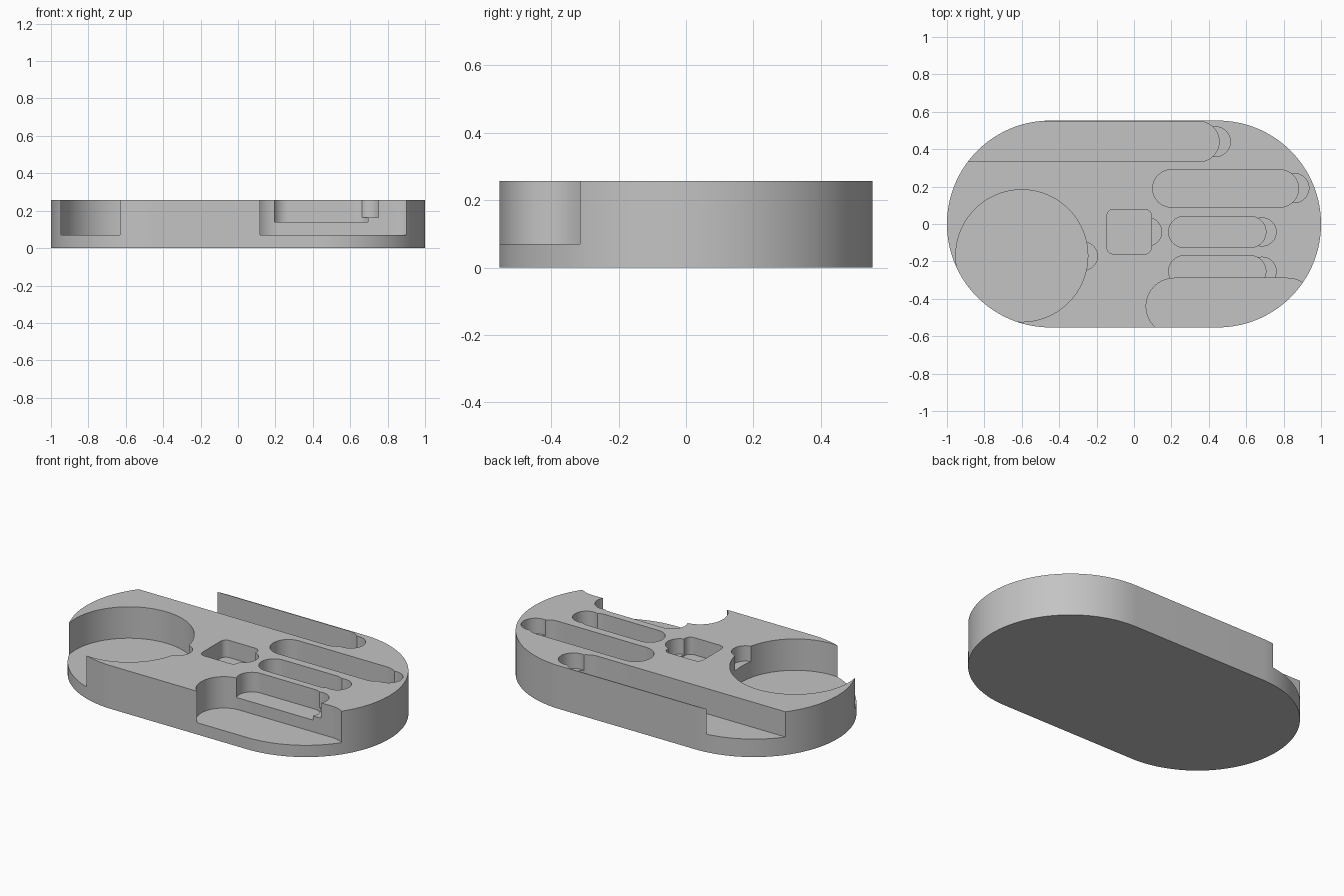
import bpy, bmesh, math

HEIGHT = 0.257
NOTCH_FLOOR = 0.165

if "Cube" in bpy.data.objects:
    bpy.data.objects.remove(bpy.data.objects["Cube"])

gray = bpy.data.materials.new("light gray")
gray.use_nodes = True
COLOR = (0.55, 0.55, 0.55, 1)
gray.diffuse_color = COLOR
gray.node_tree.nodes["Principled BSDF"].inputs["Base Color"].default_value = COLOR


def rounded_block(name, x0, x1, y0, y1, r, z0, z1, steps=24):
    """Upright prism whose outline is a rectangle with round corners."""
    corners = [(x1 - r, y1 - r), (x0 + r, y1 - r), (x0 + r, y0 + r), (x1 - r, y0 + r)]
    bm = bmesh.new()
    ring = []
    for q, (cx, cy) in enumerate(corners):
        for i in range(steps + 1):
            a = (q + i / steps) * math.pi / 2
            ring.append(bm.verts.new((cx + r * math.cos(a), cy + r * math.sin(a), z0)))
    bmesh.ops.remove_doubles(bm, verts=ring, dist=1e-4)
    edges = [e for e in bm.edges]
    ring = sorted(bm.verts, key=lambda v: v.index) if edges else list(bm.verts)
    face = bm.faces.new(ring)
    top = bmesh.ops.extrude_face_region(bm, geom=[face])["geom"]
    for v in top:
        if isinstance(v, bmesh.types.BMVert):
            v.co.z = z1
    bmesh.ops.recalc_face_normals(bm, faces=bm.faces)
    mesh = bpy.data.meshes.new(name)
    bm.to_mesh(mesh)
    bm.free()
    mesh.materials.append(gray)
    obj = bpy.data.objects.new(name, mesh)
    bpy.context.collection.objects.link(obj)
    return obj


def carve(x0, x1, y0, y1, r, floor):
    """Cut a round-cornered pocket into the tray from above."""
    cutter = rounded_block("pocket_cutter", x0, x1, y0, y1, r, floor, HEIGHT + 0.1)
    cutter.hide_render = True
    mod = tray.modifiers.new("pocket", "BOOLEAN")
    mod.operation = "DIFFERENCE"
    mod.solver = "EXACT"
    mod.object = cutter
    bpy.ops.object.modifier_apply(modifier=mod.name)
    bpy.data.objects.remove(cutter)


def notch(x_end, y, r=0.075):
    """Shallow round finger notch ending at x_end."""
    carve(x_end - 2 * r, x_end, y - r, y + r, r, NOTCH_FLOOR)


def slot(x0, x1, y, r, floor):
    carve(x0, x1, y - r, y + r, r, floor)


# Tray body
tray = rounded_block("tray_body", -1, 1, -0.553, 0.553, 0.5529, 0, HEIGHT, 32)
bpy.context.view_layer.objects.active = tray
tray.select_set(True)

# Large round pocket, open at the rim
slot(-0.953, -0.247, -0.17, 0.353, 0.07)
notch(-0.195, -0.172)

# Long back slot, open at the right end of the tray
slot(-1.3, 0.455, 0.4405, 0.1075, 0.107)
notch(0.515, 0.44, 0.08)

# Long middle slot
slot(0.1, 0.88, 0.19, 0.1, 0.117)
notch(0.935, 0.192, 0.078)

# Two short slots
for y in (-0.0425, -0.2525):
    slot(0.185, 0.705, y, 0.083, 0.14)
    notch(0.76, y)

# Deep front pocket, open at the front
slot(0.065, 0.97, -0.44, 0.15, 0.07)

# Square pocket
carve(-0.145, 0.093, -0.16, 0.078, 0.035, 0.155)
notch(0.148, -0.042)

bpy.ops.object.shade_smooth_by_angle(angle=math.radians(30))
